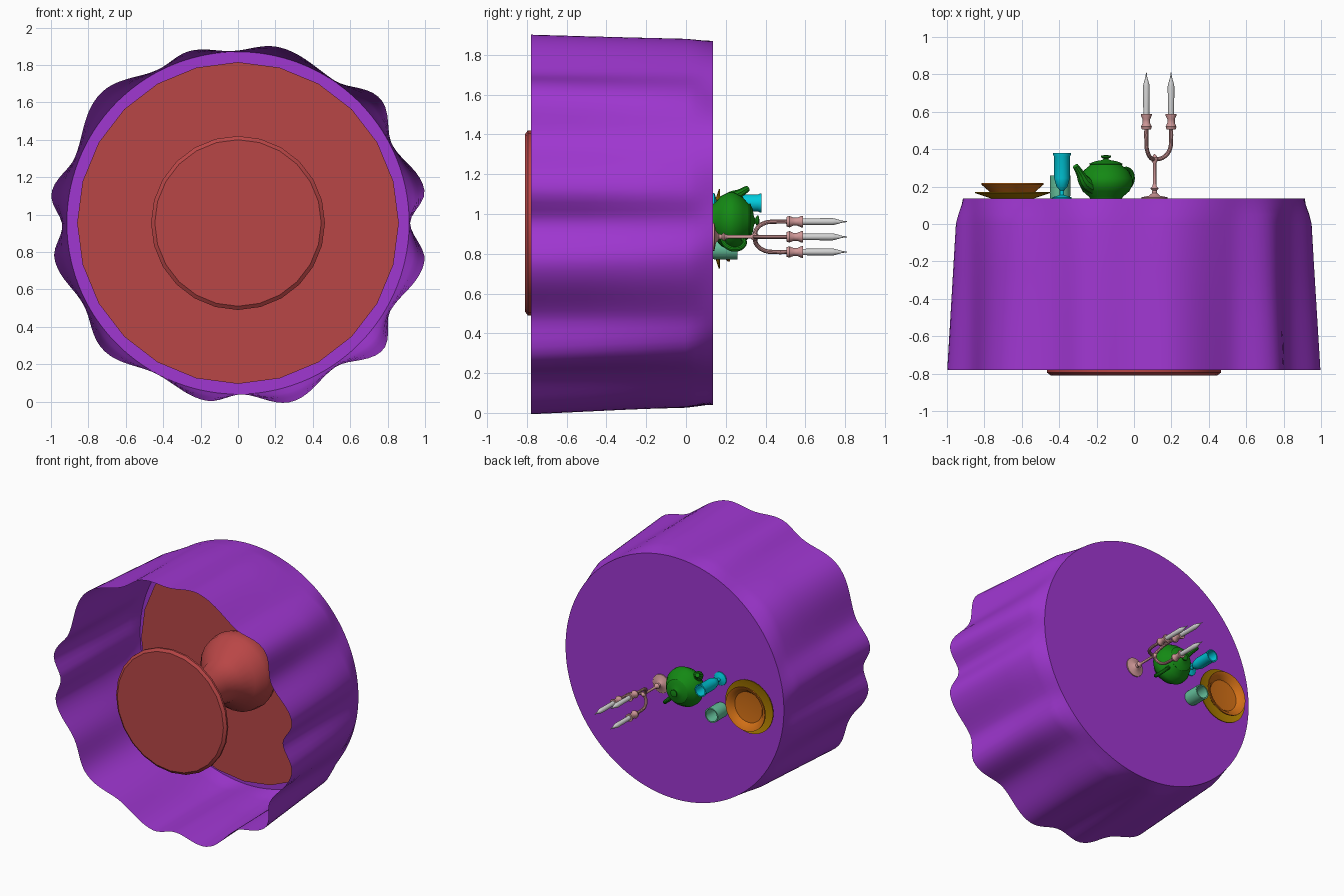
import bpy, bmesh
from math import cos, sin, pi, radians
from mathutils import Vector

cube = bpy.data.objects.get("Cube")
if cube:
    bpy.data.objects.remove(cube)


def material(name, *rgb):
    m = bpy.data.materials.new(name)
    m.use_nodes = True
    m.diffuse_color = (*rgb, 1)
    m.node_tree.nodes["Principled BSDF"].inputs["Base Color"].default_value = (*rgb, 1)
    return m


PURPLE = material("purple cloth", .35, .038, .64)
WOOD = material("red wood", .485, .061, .061)
GREEN = material("green glaze", .007, .25, .007)
CYAN = material("cyan glass", 0, .6, .72)
SEAFOAM = material("seafoam glass", .13, .53, .33)
ORANGE = material("orange glaze", .64, .16, .008)
GOLD = material("gold plate", .45, .22, 0)
PINK = material("dusty pink metal", .62, .31, .31)
WAX = material("pale wax", .65, .65, .65)

CENTER = (0, .955)   # table axis in x, z; the table's height runs along +y
TOP = .135           # level of the cloth top


def finish(name, mesh, mat):
    obj = bpy.data.objects.new(name, mesh)
    bpy.context.collection.objects.link(obj)
    mesh.materials.clear()
    mesh.materials.append(mat)
    bpy.ops.object.select_all(action='DESELECT')
    obj.select_set(True)
    bpy.context.view_layer.objects.active = obj
    bpy.ops.object.shade_smooth_by_angle(angle=radians(35))
    return obj


def rings_object(name, rings, mat):
    """Bridge rings of points; single-point rings become poles."""
    bm = bmesh.new()
    loops = [[bm.verts.new(p) for p in ring] for ring in rings]
    for a, b in zip(loops, loops[1:]):
        n = max(len(a), len(b))
        for i in range(n):
            j = (i + 1) % n
            if len(a) == 1:
                bm.faces.new((a[0], b[j], b[i]))
            elif len(b) == 1:
                bm.faces.new((a[i], a[j], b[0]))
            else:
                bm.faces.new((a[i], a[j], b[j], b[i]))
    bmesh.ops.recalc_face_normals(bm, faces=bm.faces)
    mesh = bpy.data.meshes.new(name)
    bm.to_mesh(mesh)
    bm.free()
    return finish(name, mesh, mat)


def lathe(name, profile, center, mat, segs=32, base=0):
    """Revolve (radius, height) pairs about an axis along +y."""
    cx, cz = center
    rings = []
    for r, h in profile:
        steps = segs if r > 0 else 1
        rings.append([(cx + r * cos(2 * pi * i / steps), base + h,
                       cz + r * sin(2 * pi * i / steps)) for i in range(steps)])
    return rings_object(name, rings, mat)


def tube(name, points, radii, mat):
    curve = bpy.data.curves.new(name, 'CURVE')
    curve.dimensions = '3D'
    curve.bevel_depth = 1
    curve.bevel_resolution = 3
    curve.use_fill_caps = True
    spline = curve.splines.new('BEZIER')
    spline.bezier_points.add(len(points) - 1)
    for bp, p, r in zip(spline.bezier_points, points, radii):
        bp.co, bp.radius = p, r
        bp.handle_left_type = bp.handle_right_type = 'AUTO'
    spline.resolution_u = 8
    temp = bpy.data.objects.new(name + "_path", curve)
    bpy.context.collection.objects.link(temp)
    bpy.context.view_layer.update()
    graph = bpy.context.evaluated_depsgraph_get()
    mesh = bpy.data.meshes.new_from_object(temp.evaluated_get(graph))
    bpy.data.objects.remove(temp)
    return finish(name, mesh, mat)


# Tablecloth: folds given as (angle, hem radius) extremes, eased in between
FOLDS = [(10, 1.012), (27, .925), (41, 1.01), (56, .92), (77, .965), (92, .92),
         (106, .955), (117, .925), (137, 1.01), (158, .94), (171, 1.01), (181, .94),
         (191, 1.0), (208, .935), (223, .99), (242, .917), (260, .965), (271, .917),
         (287, .998), (304, .93), (319, 1.03), (330, .94), (348, 1.018), (360, .92)]


def hem(deg):
    deg = deg + 360 if deg < FOLDS[0][0] else deg
    cycle = FOLDS + [(FOLDS[0][0] + 360, FOLDS[0][1])]
    for (a, ra), (b, rb) in zip(cycle, cycle[1:]):
        if a <= deg <= b:
            return ra + (rb - ra) * (1 - cos(pi * (deg - a) / (b - a))) / 2


RIM = .915
skirt = []
for y, f in ((-.78, 1), (-.5, .82), (-.25, .66), (0, .5), (.05, .36), (.1, .15), (TOP, 0)):
    ring = []
    for i in range(180):
        t = 2 * pi * i / 180
        r = RIM + (hem(i * 2) - RIM) * f
        ring.append((CENTER[0] + r * cos(t), y, CENTER[1] + r * sin(t)))
    skirt.append(ring)
rings_object("tablecloth_skirt", skirt, PURPLE)
lathe("tablecloth_top", [(RIM, TOP), (0, TOP)], CENTER, PURPLE, 180)

# Wooden table
lathe("tabletop", [(0, .07), (.86, .07), (.86, .12), (0, .12)], CENTER, WOOD, 24)
lathe("pedestal", [(0, -.81), (.445, -.81), (.465, -.795), (.465, -.78), (.44, -.765),
                   (.28, -.74), (.18, -.68), (.135, -.55), (.13, -.32), (.16, -.2),
                   (.23, -.12), (.28, -.05), (.29, .02), (.27, .08)], CENTER, WOOD, 24)

# Plate and bowl
DISH = (-.65, .925)
lathe("plate", [(0, 0), (.11, 0), (.2, .03), (.2, .037), (.11, .012), (0, .012)],
      DISH, GOLD, base=TOP)
lathe("bowl", [(0, .015), (.1, .015), (.125, .04), (.165, .075), (.165, .085),
               (.14, .075), (.115, .045), (0, .035)], DISH, ORANGE, base=TOP)

# Drinking vessels
lathe("goblet", [(0, 0), (.05, 0), (.05, .008), (.012, .02), (.012, .045), (.03, .065),
                 (.042, .11), (.042, .225), (.047, .235), (.047, .245), (.038, .245),
                 (.036, .11), (0, .075)], (-.385, 1.055), CYAN, base=TOP)
lathe("tumbler", [(0, 0), (.052, 0), (.055, .02), (.055, .125), (.046, .125),
                  (.044, .015), (0, .015)], (-.395, .825), SEAFOAM, base=TOP)

# Teapot with lid, spout and handle
POT = (-.15, .965)
lathe("teapot_body", [(0, 0), (.085, 0), (.09, .01), (.125, .04), (.145, .08), (.143, .11),
                      (.12, .15), (.09, .175), (.085, .182), (.09, .187), (.06, .2),
                      (.02, .207), (.012, .213), (.026, .222), (.026, .23), (0, .235)],
      POT, GREEN, base=TOP)


def pot_point(out, y):
    return Vector((POT[0] - out * .707, y, POT[1] + out * .707))


tube("teapot_spout", [pot_point(*p) for p in ((.1, .2), (.16, .225), (.195, .27), (.23, .31))],
     (.042, .034, .022, .016), GREEN)
tube("teapot_handle",
     [pot_point(-r, y) for r, y in ((.11, .285), (.17, .29), (.2, .25), (.18, .205), (.12, .18))],
     [.013] * 5, GREEN)

# Candelabra: foot and stem, then three arms with cups and candles
STAND = (.11, .885)
lathe("candelabra_stem", [(0, 0), (.07, 0), (.07, .008), (.03, .016), (.014, .03), (.012, .045),
                          (.022, .055), (.012, .065), (.009, .08), (.009, .19), (.018, .205),
                          (.018, .22), (.008, .232), (0, .24)], STAND, PINK, 24, TOP)
for k in range(3):
    a = 2 * pi * k / 3

    def arm_point(out, y):
        return (STAND[0] + out * cos(a), y, STAND[1] + out * sin(a))

    tube(f"candelabra_arm_{k + 1}",
         [arm_point(*p) for p in ((0, .345), (.045, .355), (.08, .395), (.088, .45), (.088, .52))],
         [.011] * 5, PINK)
    x, _, z = arm_point(.088, 0)
    lathe(f"candle_cup_{k + 1}", [(0, .505), (.024, .505), (.029, .52), (.02, .54), (.02, .56),
                                  (.029, .58), (.029, .588), (0, .588)], (x, z), PINK, 20)
    lathe(f"candle_{k + 1}", [(0, .58), (.016, .58), (.018, .735), (.015, .75), (.005, .785),
                              (.002, .81), (0, .81)], (x, z), WAX, 16)
